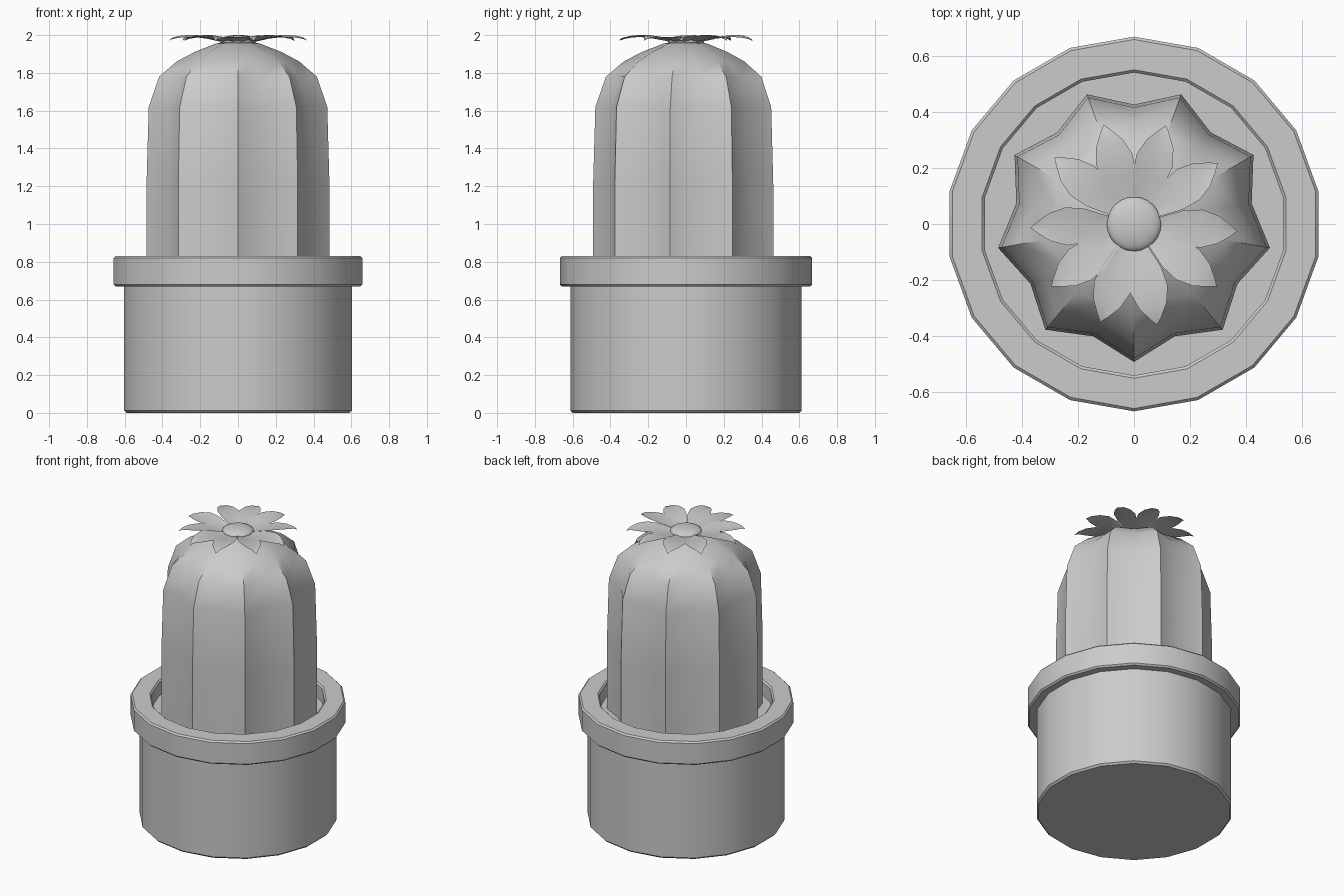
import bpy, math
from math import sin, cos, radians, pi

if "Cube" in bpy.data.objects:
    bpy.data.objects.remove(bpy.data.objects["Cube"])


def make(name, verts, faces, angle=30):
    me = bpy.data.meshes.new(name)
    me.from_pydata(verts, [], faces)
    me.update()
    ob = bpy.data.objects.new(name, me)
    bpy.context.collection.objects.link(ob)
    bpy.ops.object.select_all(action='DESELECT')
    ob.select_set(True)
    bpy.context.view_layer.objects.active = ob
    bpy.ops.object.shade_smooth_by_angle(angle=radians(angle))
    return ob


def lathe(name, profile, n, start, ripple=1.0, angle=30):
    """Revolve (radius, z) rings; odd columns are scaled by ripple. Both ends are capped."""
    verts, faces = [], []
    for r, z in profile:
        for i in range(n):
            a = start + 2 * pi * i / n
            k = r * (ripple if i % 2 else 1.0)
            verts.append((k * cos(a), k * sin(a), z))
    for j in range(len(profile) - 1):
        for i in range(n):
            a, b = j * n + i, j * n + (i + 1) % n
            faces.append((a, b, b + n, a + n))
    faces.append(tuple(reversed(range(n))))
    last = (len(profile) - 1) * n
    faces.append(tuple(range(last, last + n)))
    return make(name, verts, faces, angle)


# Pot with thick rim; the last ring closes as the soil surface
pot = [(0.60, 0), (0.612, 0.012), (0.612, 0.67), (0.658, 0.67), (0.668, 0.68),
       (0.668, 0.82), (0.658, 0.83), (0.55, 0.83), (0.54, 0.82), (0.54, 0.73)]
lathe("pot", pot, 18, pi / 2)

# Ribbed cactus body, nine ribs
body = [(0.492, 0.72), (0.492, 1.2), (0.48, 1.62), (0.424, 1.78),
        (0.33, 1.86), (0.235, 1.91), (0.12, 1.955), (0.03, 1.97)]
lathe("cactus_body", body, 18, -pi / 2, ripple=0.866, angle=35)

# Flower petals: (distance, half width, z) stations along each leaf shape
stations = [(0.04, 0.015, 1.96), (0.10, 0.035, 1.967), (0.17, 0.06, 1.982),
            (0.24, 0.068, 1.99), (0.30, 0.05, 1.988), (0.345, 0.02, 1.98)]
angles = [107, 72, 36, -4, -37, -77, -109, -143, 182, 140]
verts, faces = [], []
for i, deg in enumerate(angles):
    a, base = radians(deg), len(verts)
    tilt = 0.08 * (1 if i % 2 else -1)
    for d, w, z in stations:
        for s in (-1, 0, 1):
            y = s * w
            verts.append((d * cos(a) - y * sin(a), d * sin(a) + y * cos(a),
                          z + tilt * y + 0.006 * abs(s)))
    verts.append((0.37 * cos(a), 0.37 * sin(a), 1.97))
    for j in range(len(stations) - 1):
        for c in (0, 1):
            p = base + 3 * j + c
            faces.append((p, p + 3, p + 4, p + 1))
    p, tip = base + 3 * (len(stations) - 1), len(verts) - 1
    faces += [(p, tip, p + 1), (p + 1, tip, p + 2)]
make("flower_petals", verts, faces, 40)

# Flattened flower centre
bpy.ops.mesh.primitive_uv_sphere_add(segments=24, ring_count=12, radius=0.097,
                                     location=(0, 0, 1.968))
centre = bpy.context.object
centre.name = "flower_centre"
centre.scale.z = 0.32
bpy.ops.object.shade_smooth()
